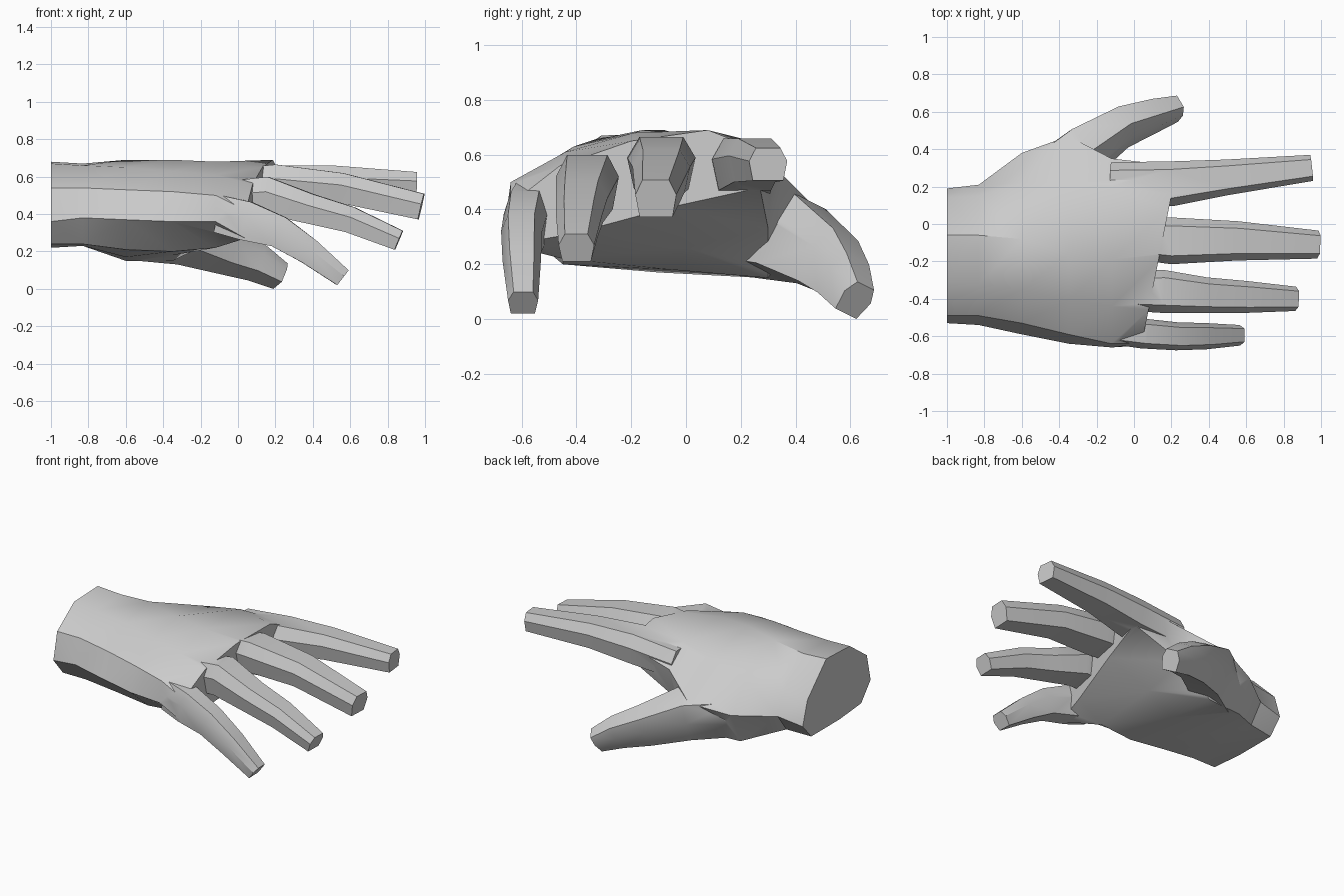
import bpy
import bmesh
import math
from mathutils import Vector

default_cube = bpy.data.objects.get("Cube")
if default_cube:
    bpy.data.objects.remove(default_cube, do_unlink=True)

skin = bpy.data.materials.new("light_grey")
skin.use_nodes = True
skin.diffuse_color = (0.6, 0.6, 0.6, 1)
skin.node_tree.nodes["Principled BSDF"].inputs["Base Color"].default_value = skin.diffuse_color


def loft(name, rings):
    """Skin a closed, capped tube over rings that share a point count."""
    bm = bmesh.new()
    loops = [[bm.verts.new(point) for point in ring] for ring in rings]
    count = len(loops[0])
    for first, second in zip(loops, loops[1:]):
        for i in range(count):
            j = (i + 1) % count
            bm.faces.new((first[i], first[j], second[j], second[i]))
    bm.faces.new(loops[0])
    bm.faces.new(loops[-1])
    bmesh.ops.triangulate(bm, faces=bm.faces[:])
    bmesh.ops.recalc_face_normals(bm, faces=bm.faces[:])
    mesh = bpy.data.meshes.new(name)
    bm.to_mesh(mesh)
    bm.free()
    mesh.materials.append(skin)
    part = bpy.data.objects.new(name, mesh)
    bpy.context.collection.objects.link(part)
    return part


# Flat-backed six-sided cross-section shared by every finger
finger_section = [(-.5, .1), (-.32, .5), (.32, .5), (.5, .1), (.4, -.5), (-.4, -.5)]


def finger(name, joints, up=(0, 0, 1)):
    """Sweep the section along joints given as x, y, z, width, height."""
    centres = [Vector(joint[:3]) for joint in joints]
    rings = []
    for i, (centre, joint) in enumerate(zip(centres, joints)):
        ahead = centres[min(i + 1, len(centres) - 1)]
        behind = centres[max(i - 1, 0)]
        along = (ahead - behind).normalized()
        side = Vector(up).cross(along).normalized()
        back = along.cross(side)
        width, height = joint[3:]
        rings.append([centre + side * a * width + back * b * height
                      for a, b in finger_section])
    return loft(name, rings)


# Wrist and palm: station along x, then a y, z outline over the back and under the palm
palm_sections = [
    (-1, [(-.49, .54), (-.31, .67), (-.06, .68), (.14, .48), (.19, .32),
          (.1, .22), (-.2, .22), (-.43, .24), (-.53, .36)]),
    (-.83, [(-.49, .54), (-.32, .66), (-.06, .67), (.15, .5), (.21, .35),
            (.12, .23), (-.2, .23), (-.43, .24), (-.54, .38)]),
    (-.6, [(-.53, .53), (-.35, .65), (-.08, .69), (.22, .54), (.38, .36),
           (.28, .15), (-.1, .17), (-.42, .21), (-.59, .37)]),
    (-.35, [(-.59, .52), (-.41, .63), (-.16, .69), (.22, .61), (.47, .41),
            (.3, .15), (-.05, .18), (-.45, .2), (-.64, .36)]),
    (-.12, [(-.64, .5), (-.44, .61), (-.19, .68), (.2, .66), (.35, .53),
            (.3, .33), (0, .26), (-.45, .22), (-.66, .36)]),
    (.17, [(-.64, .42), (-.46, .56), (-.2, .65), (.08, .69), (.31, .6),
           (.27, .48), (-.05, .41), (-.42, .31), (-.65, .27)]),
]
# The knuckle end slants back toward the little finger
palm_rings = []
for x, outline in palm_sections:
    slant = .2 if x > 0 else 0
    palm_rings.append([(x + slant * y, y, z) for y, z in outline])
hand = loft("hand", palm_rings)

# Fingers, each rooted inside the palm
fingers = [
    finger("index_finger", [(-.12, .21, .54, .24, .18), (.2, .215, .565, .24, .19),
                            (.5, .25, .58, .19, .16), (.95, .3, .565, .14, .12)]),
    finger("middle_finger", [(-.05, -.08, .56, .2, .16), (.2, -.09, .57, .25, .19),
                             (.55, -.09, .54, .21, .16), (.98, -.11, .44, .15, .14)]),
    finger("ring_finger", [(-.1, -.36, .48, .2, .18), (.15, -.36, .5, .23, .2),
                           (.38, -.38, .43, .19, .16), (.6, -.39, .37, .17, .14),
                           (.86, -.4, .26, .13, .11)]),
    finger("little_finger", [(-.1, -.57, .4, .15, .2), (.04, -.585, .365, .16, .21),
                             (.22, -.6, .305, .15, .17), (.38, -.6, .2, .14, .14),
                             (.56, -.595, .06, .11, .1)]),
    finger("thumb", [(-.5, .22, .32, .27, .28), (-.27, .39, .3, .26, .29),
                     (-.06, .525, .21, .19, .23), (.1, .58, .145, .16, .18),
                     (.23, .62, .07, .12, .13)], up=(0, .5, 1)),
]

# Fuse the fingers into one continuous skin
bpy.context.view_layer.objects.active = hand
for part in fingers:
    union = hand.modifiers.new("join_" + part.name, "BOOLEAN")
    union.operation = "UNION"
    union.solver = "EXACT"
    union.object = part
    bpy.ops.object.modifier_apply(modifier=union.name)
    bpy.data.objects.remove(part, do_unlink=True)

# Soft palm, crisp finger edges
for item in bpy.context.selected_objects:
    item.select_set(False)
hand.select_set(True)
bpy.ops.object.shade_smooth_by_angle(angle=math.radians(35))
